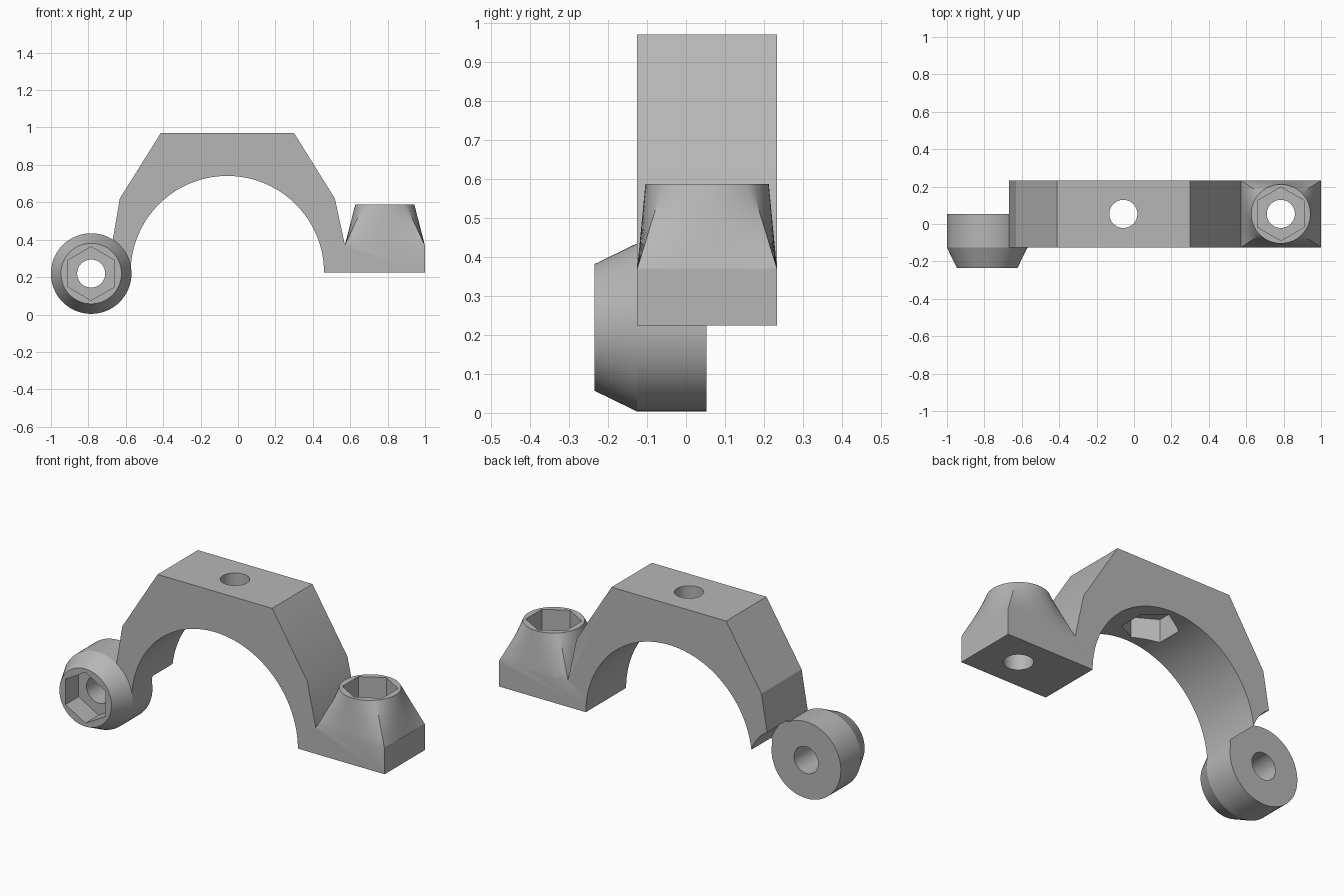
import bpy, bmesh, math
from mathutils import Matrix, Vector

if "Cube" in bpy.data.objects:
    bpy.data.objects.remove(bpy.data.objects["Cube"])

Y0, Y1 = -0.125, 0.233           # clamp thickness
YM = 0.054                       # mid plane of the clamp
AX, AZ, AR = -0.057, 0.224, 0.517  # bore centre and radius
BOSS = (-0.785, 0.219)           # side boss centre (x, z)
FX = 0.785                       # foot bolt centre x

mat = bpy.data.materials.new("plain grey")
mat.diffuse_color = (0.47, 0.47, 0.47, 1)
mat.use_nodes = True
mat.node_tree.nodes["Principled BSDF"].inputs["Base Color"].default_value = mat.diffuse_color


def finish(bm, name):
    bmesh.ops.recalc_face_normals(bm, faces=bm.faces)
    me = bpy.data.meshes.new(name)
    bm.to_mesh(me)
    bm.free()
    ob = bpy.data.objects.new(name, me)
    bpy.context.collection.objects.link(ob)
    me.materials.append(mat)
    return ob


def skin(rings, name):
    """Closed solid through rings of points with equal counts."""
    bm = bmesh.new()
    rows = [[bm.verts.new(p) for p in r] for r in rings]
    n = len(rows[0])
    for a, b in zip(rows, rows[1:]):
        for i in range(n):
            j = (i + 1) % n
            bm.faces.new((a[i], a[j], b[j], b[i]))
    bm.faces.new(rows[0])
    bm.faces.new(rows[-1])
    return finish(bm, name)


def turned(name, axis, centre, stations, sides=64, start=0.0):
    """Round or hexagonal solid along 'y' or 'z'; stations are (position, radius)."""
    rings = []
    for pos, r in stations:
        ring = []
        for i in range(sides):
            t = start + 2 * math.pi * i / sides
            u, v = centre[0] + r * math.cos(t), centre[1] + r * math.sin(t)
            ring.append((u, pos, v) if axis == 'y' else (u, v, pos))
        rings.append(ring)
    return skin(rings, name)


def boolean(target, tool, op):
    tool.hide_render = True
    m = target.modifiers.new("cut", 'BOOLEAN')
    m.object, m.operation, m.solver = tool, op, 'EXACT'
    bpy.context.view_layer.objects.active = target
    bpy.ops.object.modifier_apply(modifier=m.name)
    bpy.data.objects.remove(tool, do_unlink=True)


# Arch and foot slab as one extruded profile
profile = [(1.0, 0.224), (1.0, 0.37), (0.572, 0.37), (0.518, 0.62), (0.30, 0.97),
           (-0.413, 0.97), (-0.632, 0.62), (-0.70, 0.224)]
N = 72
profile += [(AX - AR * math.cos(math.pi * i / N), AZ + AR * math.sin(math.pi * i / N))
            for i in range(N + 1)]
clamp = skin([[(x, y, z) for x, z in profile] for y in (Y0, Y1)], "clamp")

# Relief in the leg behind the side boss
boolean(clamp, turned("relief", 'y', BOSS, [(0.053, 0.226), (0.4, 0.226)]), 'DIFFERENCE')

# Side boss with tapered nose
boss = turned("boss", 'y', BOSS, [(-0.235, 0.162), (-0.125, 0.2155), (0.053, 0.2155)])
boolean(clamp, boss, 'UNION')

# Foot tower, lofted from rectangle to circle
corners = [Vector((FX + sx * 0.214, YM + sy * 0.179, 0.37))
           for sx, sy in ((1, 1), (-1, 1), (-1, -1), (1, -1))]
rings = []
for k in range(7):
    f, ring = k / 6, []
    for i in range(64):
        t = math.pi / 4 + 2 * math.pi * i / 64
        side, u = i // 16, (i % 16) / 16
        low = corners[side].lerp(corners[(side + 1) % 4], u)
        top = Vector((FX + 0.158 * math.cos(t), YM + 0.158 * math.sin(t), 0.587))
        ring.append(low.lerp(top, f))
    rings.append(ring)
boolean(clamp, skin(rings, "tower"), 'UNION')

# Bolt holes and hexagonal pockets: axis, centre, hole span, pocket span
for axis, c, hole, pocket in (('y', BOSS, (-0.3, 0.15), (-0.3, -0.118)),
                              ('z', (FX, YM), (0.1, 0.7), (0.467, 0.7)),
                              ('z', (AX, YM), (0.6, 1.1), (0.6, 0.855))):
    boolean(clamp, turned("hole", axis, c, [(p, 0.075) for p in hole], 48), 'DIFFERENCE')
    boolean(clamp, turned("pocket", axis, c, [(p, 0.143) for p in pocket], 6, math.pi / 2),
            'DIFFERENCE')

# Smooth round surfaces, crisp edges
bpy.ops.object.select_all(action='DESELECT')
clamp.select_set(True)
bpy.context.view_layer.objects.active = clamp
bpy.ops.object.shade_smooth_by_angle(angle=math.radians(22))
